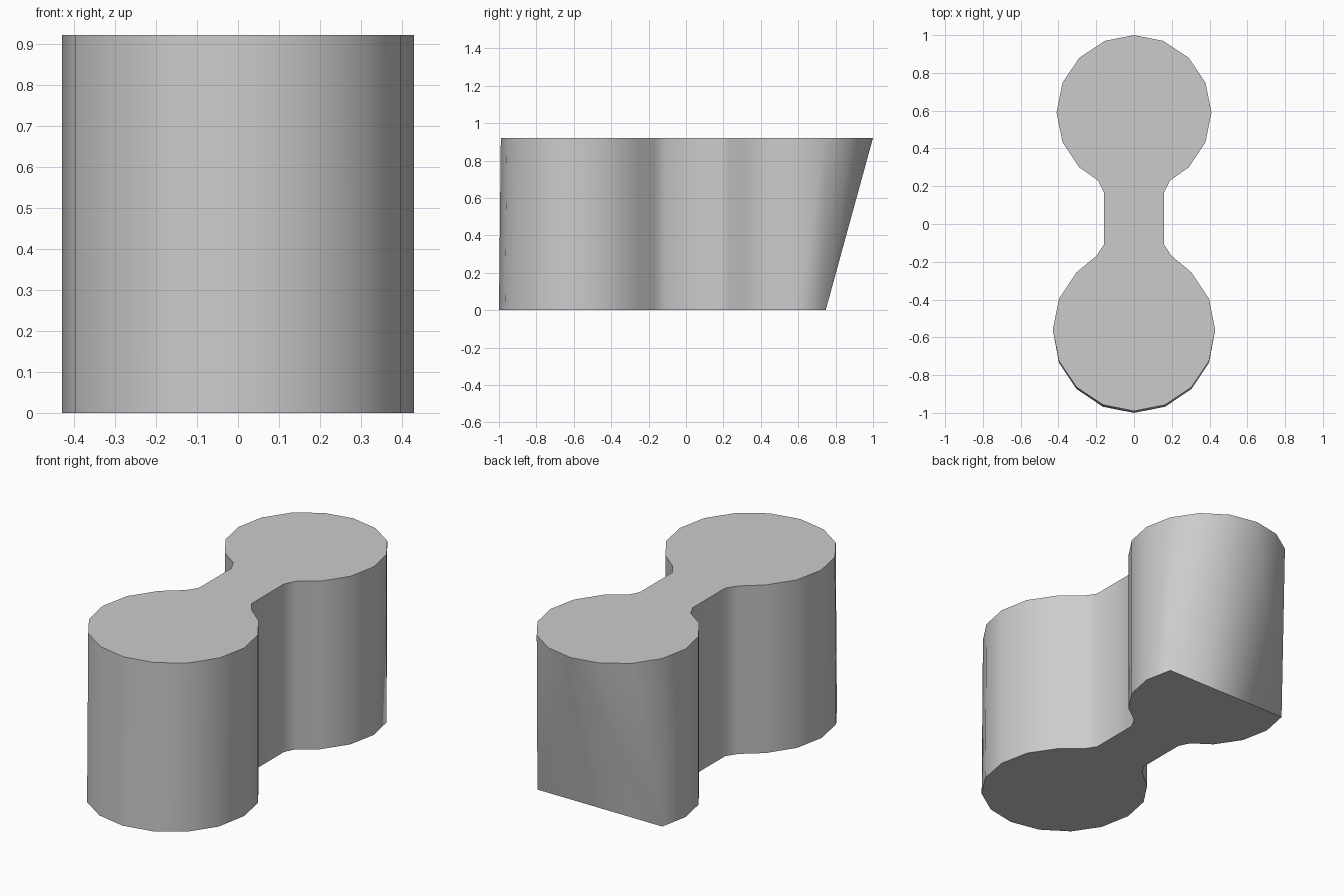
import bpy
import bmesh
from math import sin, cos, radians

cube = bpy.data.objects.get("Cube")
if cube:
    bpy.data.objects.remove(cube, do_unlink=True)

HEIGHT = 0.922
STEP = radians(22.5)


def lobe(centre, radius, facing):
    """Half of a sixteen-sided lobe, from its tip round to the neck."""
    return [(radius * sin(i * STEP), centre + facing * radius * cos(i * STEP))
            for i in range(7)]


# Outline: back lobe, waisted neck, front lobe, then mirrored to the other side
neck = [(0.19, 0.23), (0.16, 0.17), (0.16, -0.11), (0.20, -0.17)]
half = lobe(0.59, 0.41, 1) + neck + lobe(-0.56, 0.43, -1)[::-1]
outline = half + [(-x, y) for x, y in half[-2:0:-1]]
count = len(outline)

bm = bmesh.new()
top = [bm.verts.new((x, y, HEIGHT)) for x, y in outline]

# The base spreads slightly at the front and is cut straight across at the back
CUT = 3
base = {}
for i in range(CUT, count - CUT + 1):
    x, y = outline[i]
    spread = 0.01 if y < -0.57 else 0.0
    base[i] = bm.verts.new((x, y - spread, 0))
first, last = base[CUT], base[count - CUT]


def below(i):
    return base[min(max(i, CUT), count - CUT)]


# Walls, fanning into the two corners of the cut
for i in range(count):
    low_a, low_b = below(i), below(i + 1)
    if i == 0:
        low_a = low_b = first
    elif i == count - 1:
        low_a = low_b = last
    corners = [top[i], top[(i + 1) % count], low_b, low_a]
    bm.faces.new(list(dict.fromkeys(corners)))
bm.faces.new([top[0], first, last])

# Caps
bm.faces.new(top)
bm.faces.new(list(base.values()))
bmesh.ops.recalc_face_normals(bm, faces=bm.faces)

mesh = bpy.data.meshes.new("waisted_block")
bm.to_mesh(mesh)
bm.free()
block = bpy.data.objects.new("waisted_block", mesh)
bpy.context.collection.objects.link(block)

# Plain grey
grey = bpy.data.materials.new("light_grey")
grey.use_nodes = True
colour = (0.6, 0.6, 0.6, 1.0)
grey.diffuse_color = colour
for node in grey.node_tree.nodes:
    if node.type == 'BSDF_PRINCIPLED':
        node.inputs["Base Color"].default_value = colour
mesh.materials.append(grey)

# Smooth walls with crisp rims
bpy.ops.object.select_all(action='DESELECT')
block.select_set(True)
bpy.context.view_layer.objects.active = block
bpy.ops.object.shade_smooth_by_angle(angle=radians(45))
